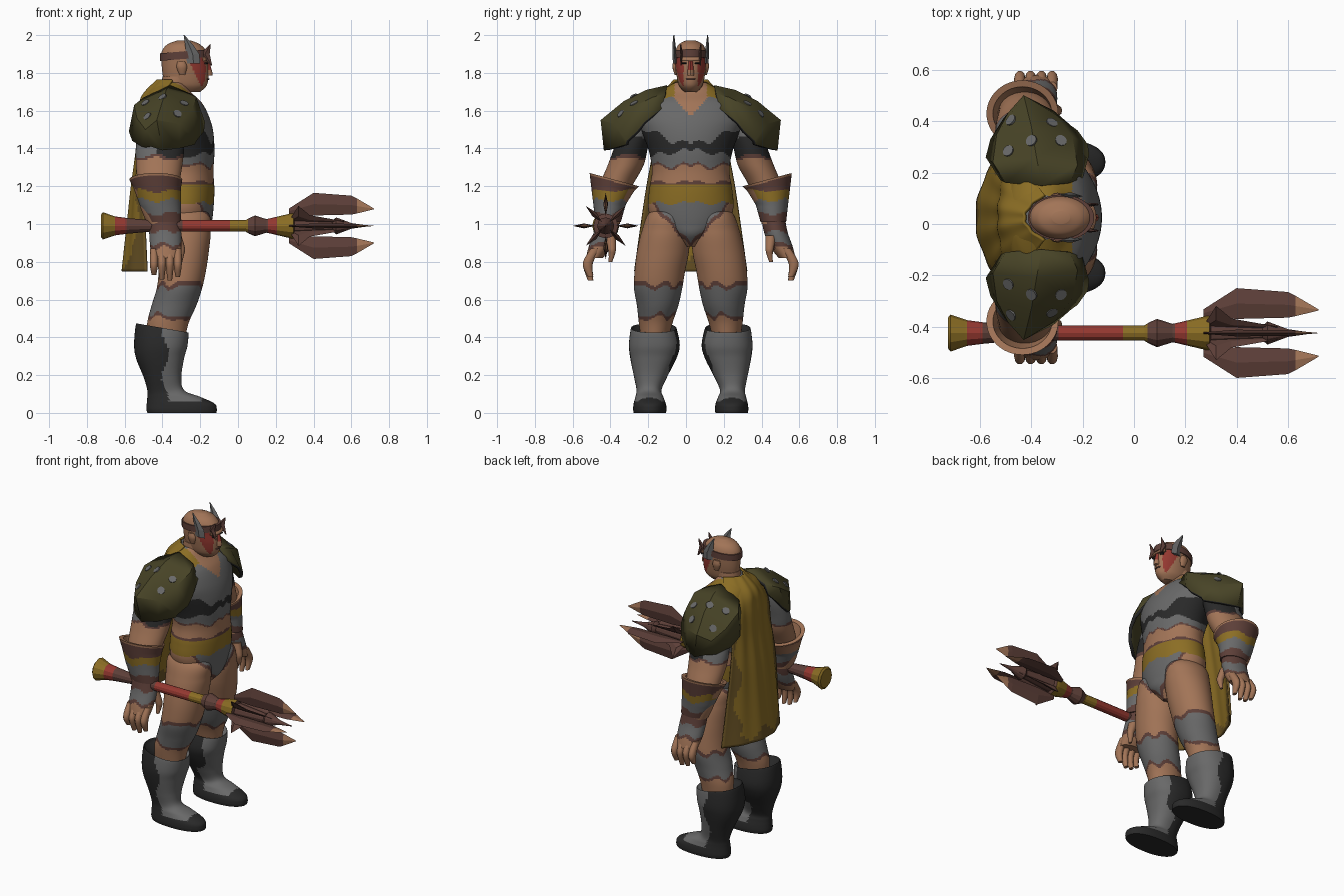
import bpy, bmesh, math
from mathutils import Vector
from mathutils.bvhtree import BVHTree

if "Cube" in bpy.data.objects:
    bpy.data.objects.remove(bpy.data.objects["Cube"])

CY = 0.025  # symmetry plane of the body
COLORS = {
    "skin": (0.36, 0.175, 0.095), "grey": (0.14, 0.14, 0.14), "dark": (0.022, 0.022, 0.022),
    "olive": (0.065, 0.058, 0.02), "yellow": (0.26, 0.155, 0.018), "dark_gold": (0.14, 0.085, 0.018),
    "brown": (0.11, 0.05, 0.04), "red": (0.30, 0.04, 0.03)}
NAMES = list(COLORS)
MATS = []
for k, c in COLORS.items():
    m = bpy.data.materials.new(k)
    m.diffuse_color = (*c, 1)
    m.use_nodes = True
    m.node_tree.nodes["Principled BSDF"].inputs["Base Color"].default_value = m.diffuse_color
    MATS.append(m)


def side(s):
    """Mirror a point to the chosen body side."""
    return lambda p: Vector((p.x, p.y if s > 0 else 2 * CY - p.y, p.z))


def finish(name, bm, color, angle=45, closed=True):
    if closed:
        bmesh.ops.recalc_face_normals(bm, faces=bm.faces)
    for f in bm.faces:
        c = color(f.calc_center_median()) if callable(color) else color
        f.material_index = NAMES.index(c)
        f.smooth = angle > 0
    me = bpy.data.meshes.new(name)
    bm.to_mesh(me)
    bm.free()
    for m in MATS:
        me.materials.append(m)
    if angle > 0:
        me.set_sharp_from_angle(angle=math.radians(angle))
    ob = bpy.data.objects.new(name, me)
    bpy.context.collection.objects.link(ob)
    return ob


def resample(rings, steps, curved):
    out = []
    R = [tuple(r) + (0,) * (7 - len(r)) for r in rings]
    for i in range(len(R) - 1):
        a, b, c, d = R[max(i - 1, 0)], R[i], R[i + 1], R[min(i + 2, len(R) - 1)]
        for k in range(steps):
            t = k / steps
            if curved:
                out.append([0.5 * (2 * q + (r - p) * t + (2 * p - 5 * q + 4 * r - s) * t * t
                            + (3 * q - p - 3 * r + s) * t ** 3) for p, q, r, s in zip(a, b, c, d)])
            else:
                out.append([q + (r - q) * t for q, r in zip(b, c)])
    return out + [list(R[-1])]


def loft(name, rings, color, n=24, steps=5, curved=True, f=lambda p: p, angle=45, power=1.0):
    """Rings are (x0, x1, y0, y1, z, tilt_x, tilt_y)."""
    bm = bmesh.new()
    loops = []
    for x0, x1, y0, y1, z, tx, ty in resample(rings, steps, curved):
        loop = []
        for i in range(n):
            a = 2 * math.pi * i / n
            u, v = (math.copysign(abs(g) ** power, g) for g in (math.cos(a), math.sin(a)))
            dx, dy = u * (x1 - x0) / 2, v * (y1 - y0) / 2
            loop.append(bm.verts.new(f(Vector(((x0 + x1) / 2 + dx, (y0 + y1) / 2 + dy, z + tx * dx + ty * dy)))))
        loops.append(loop)
    for a, b in zip(loops, loops[1:]):
        for i in range(n):
            bm.faces.new((a[i], a[(i + 1) % n], b[(i + 1) % n], b[i]))
    bm.faces.new(loops[0])
    bm.faces.new(loops[-1])
    return finish(name, bm, color, angle)


def centred(rows):
    """Rows (x0, x1, half_width, z) to rings on the symmetry plane."""
    return [(a, b, CY - w, CY + w, z) for a, b, w, z in rows]


def sheet(name, rows, color, thick, angle, f=lambda p: p, rim=0):
    """Open grid of points thickened inward."""
    bm = bmesh.new()
    V = [[bm.verts.new(f(Vector(p))) for p in r] for r in rows]
    for a, b in zip(V, V[1:]):
        for i in range(len(a) - 1):
            bm.faces.new((a[i], a[i + 1], b[i + 1], b[i]))
    bm.normal_update()
    away = Vector((-1, 0, 0.3)) if name == "cape" else Vector((0, 0, 1))
    if sum(fc.normal.dot(away) for fc in bm.faces) < 0:
        bmesh.ops.reverse_faces(bm, faces=bm.faces)
    bm.normal_update()
    tree = BVHTree.FromBMesh(bm)
    ob = finish(name, bm, color, angle, False)
    m = ob.modifiers.new("thickness", 'SOLIDIFY')
    m.thickness, m.offset, m.material_offset_rim = thick, -1, rim
    return tree


# --- Body -----------------------------------------------------------------
def brief(c, base):
    d = abs(c.y - CY)
    e = c.z - 0.885 - 1.12 * d - 0.01 * math.sin(d * 70)
    return "grey" if e > 0.012 else "brown" if e > -0.012 else base


def torso_color(c):
    d = abs(c.y - CY)
    wave = 0.015 * math.sin(d * 45)
    if c.z < 1.11 + wave * 0.6:
        return brief(c, "skin")
    if c.z < 1.205:
        return "yellow"
    if c.z < 1.222 + wave * 0.5:
        return "brown"
    if c.z < 1.30 + wave:
        return "skin"
    if c.z < 1.312 + wave:
        return "brown"
    if c.z < 1.385 + wave - 0.3 * max(0, d - 0.1):
        return "grey"
    if c.z < 1.42 + wave + 0.2 * d + 0.25 * max(0, d - 0.1):
        return "dark"
    if c.z > 1.64 and d > 0.085 and c.x < -0.24 or c.z > 1.6 and c.x < -0.42:
        return "yellow"
    if c.x > -0.33 and c.z > 1.57 + 1.1 * d:
        return "skin"
    return "grey"


loft("torso", centred([
    (-.33, -.21, .03, .88), (-.40, -.155, .11, .94), (-.43, -.14, .19, 1.0), (-.45, -.13, .225, 1.08),
    (-.45, -.125, .22, 1.18), (-.44, -.13, .205, 1.28), (-.46, -.125, .22, 1.38), (-.49, -.13, .255, 1.48),
    (-.50, -.15, .28, 1.56), (-.50, -.19, .26, 1.64), (-.48, -.25, .17, 1.70), (-.43, -.28, .08, 1.75)]),
    torso_color, n=120, steps=14)
loft("neck", centred([(-.43, -.24, .09, 1.62), (-.41, -.255, .075, 1.70), (-.40, -.25, .07, 1.78)]), "skin")


# --- Head -----------------------------------------------------------------
def head_color(c):
    lo = -0.27 + (1.88 - c.z) * 0.5
    if 1.73 < c.z < 1.885 and abs(c.y - CY) > 0.038 and lo < c.x < lo + 0.08:
        return "red"
    return "skin"


loft("head", centred([
    (-.34, -.20, .035, 1.70), (-.385, -.165, .063, 1.735), (-.40, -.155, .077, 1.80), (-.405, -.16, .083, 1.86),
    (-.405, -.165, .083, 1.91), (-.375, -.20, .064, 1.95), (-.32, -.25, .025, 1.972)]), head_color, n=80, steps=14)
loft("nose", centred([(-.18, -.135, .018, 1.785), (-.18, -.135, .018, 1.80), (-.18, -.153, .012, 1.865)]),
     lambda c: "red" if c.z > 1.82 else "skin", n=8, steps=4, curved=False)
loft("brow", centred([(-.20, -.15, .055, 1.862), (-.20, -.147, .057, 1.872), (-.20, -.16, .055, 1.885)]), "skin", n=16)
loft("mouth", centred([(-.18, -.153, .024, 1.763), (-.18, -.151, .026, 1.767), (-.18, -.153, .024, 1.771)]), "brown", n=12)
loft("headband", [(-.414, -.155, CY - .09, CY + .09, z, .08, 0) for z in (1.874, 1.914)], "brown", n=32, steps=1)
for s in (1, -1):
    m = side(s)
    loft("eye", [(-.18, -.158, CY + .022, CY + .048, 1.848), (-.18, -.154, CY + .02, CY + .05, 1.852),
                 (-.18, -.158, CY + .022, CY + .048, 1.856)], "dark", n=10, f=m)
    loft("ear", [(-.31, -.28, CY + .07, CY + .085, 1.79), (-.325, -.27, CY + .066, CY + .097, 1.83),
                 (-.32, -.28, CY + .071, CY + .093, 1.86)], "skin", n=12, f=m)
    # upright horn plates and front visor tips of the headband
    loft("horn", [(-.27, -.20, CY + .073, CY + .094, 1.85), (-.275, -.205, CY + .074, CY + .097, 1.90),
                  (-.28, -.235, CY + .08, CY + .097, 1.945), (-.288, -.283, CY + .087, CY + .092, 2.0)],
         "grey", n=4, steps=1, f=m, angle=0)
    loft("visor_tip", [(-.145, -.137, CY + .048, CY + .054, 1.84), (-.20, -.15, CY + .042, CY + .058, 1.90),
                       (-.15, -.144, CY + .05, CY + .056, 1.95)], "brown", n=4, steps=1, f=m, angle=0)


# --- Legs and boots -------------------------------------------------------
def leg_color(c):
    w = 0.015 * math.sin(abs(c.y - CY) * 55 + c.x * 30)
    if c.z > 0.8:
        return brief(c, "skin")
    for lim, k in ((0.685 + w, "skin"), (0.663 + w, "brown"), (0.523 + w, "grey"), (0.505 + w, "brown")):
        if c.z > lim:
            return k
    return "skin"


def boot_color(c):
    d = abs(c.y - CY)
    back = -0.385 + 0.02 * math.sin(c.z * 25)
    if d < 0.115:
        back = -0.33
    return "grey" if c.z > 0.062 and back < c.x < -0.19 else "dark"


# --- Arms, bracers, hands -------------------------------------------------
def arm_color(c):
    w = 0.01 * math.sin(c.x * 40)
    if c.z > 1.36 + w:
        return "dark" if c.z < 1.455 + w and c.x > -0.43 else "grey"
    return "brown" if c.z > 1.345 + w else "skin"


def bracer_color(c):
    d = abs(c.y - CY) + CY
    h = 1.235 + 0.27 * (d - 0.43) - c.z
    z = c.z + 0.012 * math.sin(c.x * 40)
    rho = math.hypot((c.x + 0.435) / 0.14, (d - 0.43) / 0.13)
    if h < 0.012 or h < 0.1 and rho < 0.94 - 1.5 * h:
        return "skin"
    return "brown" if z > 1.175 else "yellow" if z > 1.125 else "grey" if z > 1.055 else "brown"


def palm_color(c):
    w = 0.012 * math.sin(c.x * 60)
    return "brown" if c.z > .96 + w else "grey" if c.z > .895 + w else "brown" if c.z > .875 + w else "skin"


for s in (1, -1):
    m = side(s)
    tag = "left_" if s > 0 else "right_"
    loft(tag + "leg", [
        (-.32, -.30, .14, .16, 1.12), (-.42, -.16, .05, .245, 1.06), (-.425, -.145, .03, .285, .96),
        (-.42, -.155, .035, .31, .85), (-.42, -.17, .055, .322, .75), (-.43, -.19, .07, .325, .66),
        (-.457, -.22, .09, .31, .57), (-.48, -.26, .12, .30, .48), (-.48, -.28, .14, .29, .40)],
        leg_color, n=72, steps=12, f=m)
    loft(tag + "boot", [
        (-.48, -.30, .15, .28, .40, -.1), (-.525, -.27, .11, .33, .435, -.15), (-.54, -.262, .10, .342, .445, -.17),
        (-.55, -.268, .083, .352, .36, -.05), (-.54, -.285, .10, .345, .29), (-.50, -.30, .15, .325, .19),
        (-.48, -.285, .18, .312, .12), (-.48, -.20, .17, .318, .085), (-.483, -.125, .157, .327, .05),
        (-.485, -.112, .153, .33, .02), (-.48, -.115, .156, .327, 0)], boot_color, n=64, steps=9, f=m, power=.88)
    loft(tag + "arm", [
        (-.46, -.32, .2, .33, 1.64), (-.52, -.295, .22, .39, 1.52), (-.54, -.285, .25, .428, 1.41),
        (-.54, -.295, .275, .465, 1.31), (-.53, -.31, .33, .505, 1.21), (-.52, -.315, .385, .525, 1.1),
        (-.48, -.31, .4, .525, 1.0)], arm_color, n=48, steps=10, f=m)
    loft(tag + "bracer", [
        (-.48, -.30, .395, .53, 1.01), (-.52, -.303, .37, .54, 1.1), (-.553, -.302, .325, .553, 1.19, 0, .15),
        (-.575, -.295, .30, .56, 1.235, 0, .27), (-.55, -.32, .325, .535, 1.235, 0, .27),
        (-.53, -.33, .35, .51, 1.15)], bracer_color, n=48, steps=10, curved=False, f=m)
    loft(tag + "palm", [
        (-.475, -.31, .40, .525, 1.02), (-.47, -.30, .415, .54, .95), (-.465, -.30, .445, .565, .88),
        (-.455, -.305, .49, .58, .82)], palm_color, n=32, steps=8, f=m)
    for i, tip in enumerate((.73, .705, .70, .72)):
        x = -.445 + .042 * i
        loft(tag + "finger", [
            (x - .02, x + .02, .50, .555, .87), (x - .022, x + .022, .535, .592, .81), (x - .02, x + .02, .545, .595, .77),
            (x - .012, x + .012, .54, .57, tip)], "skin", n=10, steps=4, f=m)
    loft(tag + "thumb", [(-.36, -.30, .42, .48, .94), (-.325, -.28, .42, .465, .87), (-.32, -.285, .425, .46, .84),
                         (-.315, -.295, .44, .46, .80)], "skin", n=10, steps=3, f=m)

    # Shoulder plates: rows run from the neck outward, columns from back to front
    tree = sheet(tag + "shoulder_plate", [
        [(-.52, .17, 1.60), (-.50, .16, 1.67), (-.36, .15, 1.735), (-.25, .16, 1.69), (-.20, .18, 1.61)],
        [(-.578, .26, 1.49), (-.55, .24, 1.63), (-.38, .26, 1.71), (-.22, .23, 1.67), (-.175, .27, 1.54)],
        [(-.56, .33, 1.44), (-.535, .35, 1.56), (-.40, .38, 1.65), (-.24, .34, 1.615), (-.18, .31, 1.49)],
        [(-.51, .41, 1.41), (-.49, .435, 1.50), (-.43, .502, 1.55), (-.31, .43, 1.53), (-.22, .365, 1.44)],
        [(-.49, .42, 1.405), (-.46, .46, 1.41), (-.40, .485, 1.39), (-.31, .44, 1.40), (-.23, .37, 1.42)]],
        "olive", .02, 30, m, rim=NAMES.index("dark") - NAMES.index("olive"))
    # Round studs on the plates
    for x, y in ((-.49, .285), (-.40, .325), (-.285, .325), (-.48, .405), (-.32, .395)):
        p, nrm, _, _ = tree.ray_cast(m(Vector((x, y, 3))), Vector((0, 0, -1)))
        if p:
            bm = bmesh.new()
            bmesh.ops.create_cone(bm, cap_ends=True, segments=12, radius1=.023, radius2=.023, depth=.008)
            bm.transform(nrm.to_track_quat('Z', 'Y').to_matrix().to_4x4())
            bmesh.ops.translate(bm, vec=p, verts=bm.verts)
            finish(tag + "stud", bm, "grey", 0)

# --- Cape -----------------------------------------------------------------
cape = []
for x, _, w, z, fwd, _, _ in resample([
        (-.43, 0, .09, 1.765, .08), (-.51, 0, .16, 1.68, .10), (-.53, 0, .19, 1.58, .05), (-.54, 0, .20, 1.40, .04),
        (-.567, 0, .235, 1.2, .06), (-.59, 0, .265, 1.0, .09), (-.618, 0, .30, .75, .13)], 10, True):
    cape.append([(x + fwd * u * u + .003 * math.cos(u * 14), CY + w * u, z) for u in (i / 20 for i in range(-20, 21))])


def cape_color(c):
    u = abs(c.y - CY) / (0.2 + 0.1 * max(0, 1.5 - c.z))
    edge = 0.80 + 0.1 * math.sin(c.z * 20)
    return "dark_gold" if u > edge or c.z < 0.80 + 0.03 * math.sin(c.y * 30) else "yellow"


sheet("cape", cape, cape_color, .012, 60)

# --- Mace -----------------------------------------------------------------
MY, MZ = -0.425, 0.99


def along_x(a=0.0):
    """Turn a z-axis loft to lie along x, spun by a about the shaft."""
    return lambda p: Vector((p.z, MY + p.x * math.cos(a) - p.y * math.sin(a), MZ + p.x * math.sin(a) + p.y * math.cos(a)))


def shaft_color(c):
    for lim, k in ((-.65, "yellow"), (-.59, "red"), (-.27, "brown"), (-.065, "red"), (.055, "yellow"),
                   (.16, "brown"), (.215, "red"), (.295, "yellow")):
        if c.x < lim:
            return k
    return "brown"


loft("mace_shaft", [(-r, r, -r, r, x) for x, r in (
    (-.725, .06), (-.715, .072), (-.65, .05), (-.59, .042), (-.46, .03), (.04, .03), (.06, .042), (.09, .055),
    (.15, .036), (.17, .04), (.28, .066), (.295, .066), (.30, .045), (.50, .028), (.52, .045), (.60, .015),
    (.69, .002))], shaft_color, n=12, steps=6, curved=False, f=along_x(), angle=25)
for i in range(8):
    # four long flanges with short spikes between them
    shape = ((.27, .062, .092), (.40, .055, .175), (.60, .06, .16), (.63, .066, .145), (.72, .088, .092))
    if i % 2:
        shape = ((.28, .02, .06), (.32, .02, .15), (.38, .02, .08), (.56, .03, .035))
    loft("mace_flange", [(a, b, -.012 * (b - a) / .11, .012 * (b - a) / .11, x) for x, a, b in shape],
         lambda c: "skin" if c.x > .64 else "brown", n=4, steps=1, f=along_x(i * math.pi / 4), angle=0)
